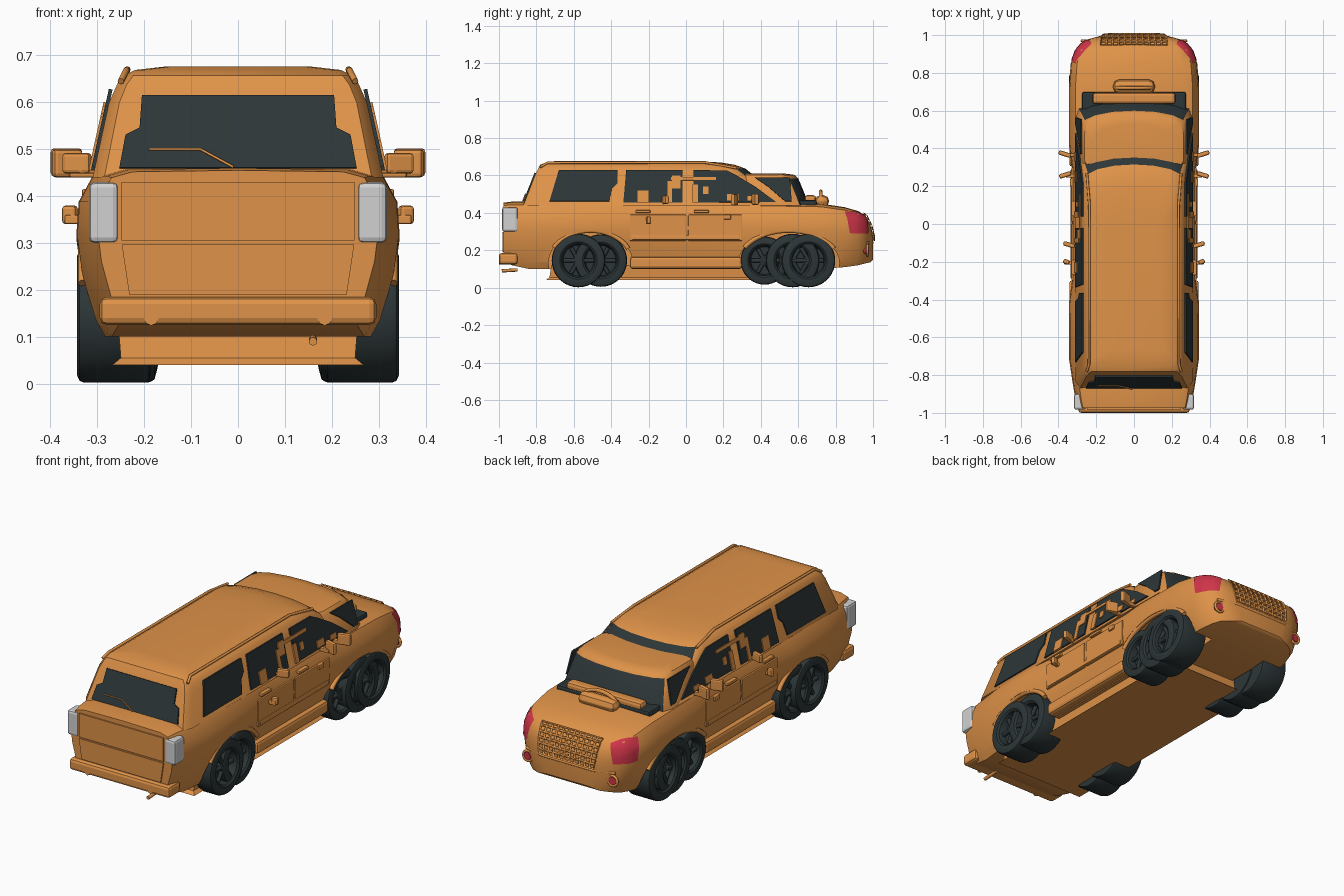
import bpy, bmesh, math
from mathutils import Vector

if "Cube" in bpy.data.objects:
    bpy.data.objects.remove(bpy.data.objects["Cube"])


def material(name, rgb):
    m = bpy.data.materials.new(name)
    m.use_nodes = True
    m.diffuse_color = (*rgb, 1)
    m.node_tree.nodes["Principled BSDF"].inputs["Base Color"].default_value = (*rgb, 1)
    return m


ORANGE = material("orange paint", (0.74, 0.29, 0.065))
DARK = material("dark glass and rubber", (0.026, 0.037, 0.039))
RED = material("red lamp", (0.62, 0.035, 0.065))
GREY = material("pale lamp", (0.64, 0.64, 0.65))


def make(name, verts, faces, mat=ORANGE, smooth=35):
    me = bpy.data.meshes.new(name)
    me.from_pydata(verts, [], faces)
    bm = bmesh.new()
    bm.from_mesh(me)
    bmesh.ops.recalc_face_normals(bm, faces=bm.faces)
    bm.to_mesh(me)
    bm.free()
    ob = bpy.data.objects.new(name, me)
    bpy.context.collection.objects.link(ob)
    me.materials.append(mat)
    if smooth:
        bpy.ops.object.select_all(action='DESELECT')
        ob.select_set(True)
        bpy.context.view_layer.objects.active = ob
        bpy.ops.object.shade_smooth_by_angle(angle=math.radians(smooth))
    return ob


def loft(name, rings, mat=ORANGE, closed=False, smooth=35):
    n, k = len(rings[0]), len(rings)
    faces = [(i * n + j, i * n + (j + 1) % n, (i + 1) % k * n + (j + 1) % n, (i + 1) % k * n + j)
             for i in range(k if closed else k - 1) for j in range(n)]
    if not closed:
        faces += [tuple(range(n)), tuple(range((k - 1) * n, k * n))]
    return make(name, [p for r in rings for p in r], faces, mat, smooth)


def box(name, lo, hi, mat=ORANGE, bevel=0.008, turn=0):
    c = (Vector(lo) + Vector(hi)) / 2
    d = (Vector(hi) - Vector(lo)) / 2
    rings = [[(sx * d.x, sy * d.y, sz * d.z) for sx, sy in ((-1, -1), (1, -1), (1, 1), (-1, 1))]
             for sz in (-1, 1)]
    ob = loft(name, rings, mat, smooth=0)
    ob.location = c
    ob.rotation_euler.z = turn
    m = ob.modifiers.new("bevel", 'BEVEL')
    m.width, m.segments = bevel, 2


def tube(name, pts, r, mat=ORANGE, cyclic=False):
    cu = bpy.data.curves.new(name, 'CURVE')
    cu.dimensions, cu.bevel_depth, cu.bevel_resolution, cu.use_fill_caps = '3D', r, 2, True
    s = cu.splines.new('POLY')
    s.points.add(len(pts) - 1)
    for p, q in zip(s.points, pts):
        p.co = (*q, 1)
    s.use_cyclic_u = cyclic
    cu.materials.append(mat)
    ob = bpy.data.objects.new(name, cu)
    bpy.context.collection.objects.link(ob)


def plate(name, pts, mat):
    ob = make(name, pts, [tuple(range(len(pts)))], mat, 0)
    m = ob.modifiers.new("thickness", 'SOLIDIFY')
    m.thickness, m.offset = .008, 0


def decal(name, corners, target, mat, nx, nz):
    a, b, c, d = map(Vector, corners)
    verts = [a.lerp(b, i / nx).lerp(d.lerp(c, i / nx), j / nz)
             for j in range(nz + 1) for i in range(nx + 1)]
    faces = [(j * (nx + 1) + i, j * (nx + 1) + i + 1, (j + 1) * (nx + 1) + i + 1, (j + 1) * (nx + 1) + i)
             for j in range(nz) for i in range(nx)]
    ob = make(name, verts, faces, mat)
    m = ob.modifiers.new("wrap", 'SHRINKWRAP')
    m.target, m.offset, m.wrap_mode = target, 0.004, 'ABOVE_SURFACE'
    return ob


# Lower body: cross-sections (y, half width, bottom, top) from tailgate to nose
half = [(.75, .99), (.9, .95), (.985, .8), (1, .6), (.97, .38), (.89, .1), (.83, 0)]
rings = []
for y, w, zb, zt in [(-.975, .3, .14, .455), (-.93, .31, .12, .46), (-.84, .325, .1, .46),
                     (-.72, .343, .1, .46), (-.42, .345, .1, .46), (-.3, .328, .1, .46),
                     (.3, .328, .1, .46), (.42, .345, .1, .455), (.72, .345, .1, .45),
                     (.85, .335, .11, .43), (.92, .31, .12, .41), (.96, .275, .13, .385),
                     (.985, .22, .135, .335), (1, .15, .15, .28)]:
    right = [(w * u, y, zb + v * (zt - zb)) for u, v in half]
    rings.append([(0, y, zt)] + right + [(-x, y, z) for x, y, z in reversed(right)])
body = loft("lower_body", rings)

# Wheel arches cut from the body, with flared lips
for cy, ry in [(-.51, .225), (.55, .27)]:
    for s in (-1, 1):
        def arc(x, start, end, count):
            return [(s * x, cy + ry * math.cos(t), .13 + .175 * math.sin(t))
                    for t in (math.pi * (start + (end - start) * i / count) for i in range(count))]
        cutter = loft("arch_cutter", [arc(.17, 0, 2, 40), arc(.5, 0, 2, 40)], smooth=0)
        m = body.modifiers.new("arch", 'BOOLEAN')
        m.operation, m.object, m.solver = 'DIFFERENCE', cutter, 'EXACT'
        bpy.context.view_layer.objects.active = body
        bpy.ops.object.modifier_apply(modifier=m.name)
        bpy.data.objects.remove(cutter)
        tube("arch_lip", arc(.329, .15, .87, 24), .012)


# Cabins: stacked outlines (z, back y, front y, half width) with a bowed front
def cabin(name, levels, glass_low, glass_top):
    rings = []
    for z, y0, y1, w in levels:
        side = [(w * .92, y0, z), (w, y0 + .035, z), (w, y1 - .1, z), (w * .94, y1 - .05, z),
                (w * .75, y1 - .025, z), (w * .4, y1 - .006, z)]
        rings.append(side + [(0, y1, z)] + [(-x, y, z) for x, y, z in reversed(side)])
    ob = loft(name, rings)
    ob.data.materials.append(DARK)
    for f in ob.data.polygons:
        if f.normal.y > .42 and glass_low < f.center.z < glass_top:
            f.material_index = 1


cabin("main_cabin", [(.44, -.87, .6, .31), (.6, -.808, .365, .275), (.638, -.79, .315, .258),
                     (.657, -.78, .26, .243), (.669, -.75, .19, .22), (.677, -.7, .06, .15)], .45, .63)
cabin("forward_cabin", [(.44, .3, .66, .309), (.585, .3, .6, .277), (.603, .3, .58, .262),
                        (.61, .3, .53, .21)], .45, .585)


# Side glass and pillars lie on the leaning cabin side
def side_plates(name, outline, mat, lift=.003):
    for s in (-1, 1):
        plate(name, [(s * (.31 - .22 * (z - .44) + lift), y, z) for y, z in outline], mat)


side_plates("rear_side_window", [(-.73, .462), (-.41, .462), (-.395, .53), (-.365, .56),
                                 (-.365, .628), (-.68, .628)], DARK)
side_plates("middle_side_window", [(-.335, .455), (-.02, .455), (-.02, .628), (-.32, .628)], DARK)
side_plates("front_side_window", [(.04, .455), (.48, .458), (.37, .54), (.27, .6), (.22, .626),
                                  (.04, .628)], DARK)
side_plates("forward_side_window", [(.53, .462), (.565, .462), (.555, .588), (.37, .588),
                                    (.44, .54)], DARK)
# Seat and frame shapes showing in the windows
for y0, y1, z0, z1 in [(-.26, -.2, .455, .52), (-.1, -.075, .455, .57), (-.075, -.03, .53, .6),
                       (.035, .065, .455, .55), (-.08, .16, .575, .592), (.09, .12, .5, .54),
                       (.22, .28, .465, .5), (.33, .38, .465, .49)]:
    side_plates("seat_shape", [(y0, z0), (y1, z0), (y1, z1), (y0, z1)], ORANGE, .008)


# Tailgate glass, wiper and panels
def gate(x, z, lift=.004):
    return (x, -.87 + (z - .44) * .39 - lift, z)


right = [(.253, .46), (.24, .53), (.21, .545), (.205, .614)]
plate("tailgate_window", [gate(x, z) for x, z in right] + [gate(-x, z) for x, z in reversed(right)], DARK)
tube("wiper", [gate(x, z, .012) for x, z in ((-.19, .5), (-.08, .5), (-.01, .462))], .003)
for z0, z1, w0, w1 in [(.305, .43, .248, .248), (.19, .297, .232, .248)]:
    plate("tailgate_panel", [(-w0, -.978, z0), (w0, -.978, z0), (w1, -.978, z1), (-w1, -.978, z1)], ORANGE)
box("rear_bumper", (-.295, -1, .125), (.295, -.9, .185), bevel=.015)
tube("tow_hook", [(.16, -.985, .09), (.16, -.9, .095)], .009)

# Underside tray
loft("under_tray", [[(-w, -.75 + d, z), (w, -.75 + d, z), (w, .6 - d, z), (-w, .6 - d, z)]
                    for z, w, d in ((.04, .268, 0), (.055, .25, .02), (.12, .255, .03))], smooth=0)

# Dark cowl, dash ledge and hood scoop before the forward windshield
box("cowl", (-.275, .56, .43), (.275, .7, .468), DARK, .012)
box("dash_ledge", (-.22, .635, .45), (.22, .695, .495), bevel=.015)
box("hood_scoop", (-.11, .69, .43), (.11, .765, .495), bevel=.03)
tube("scoop_hoop", [(.1 * math.cos(t), .72, .46 + .055 * math.sin(t))
                    for t in (math.pi * i / 16 for i in range(17))], .01)

# Grille mesh across the nose
grille = decal("grille", [(-.18, .955, .41), (.18, .955, .41), (.165, 1.02, .25), (-.165, 1.02, .25)],
               body, ORANGE, 11, 6)
m = grille.modifiers.new("bars", 'WIREFRAME')
m.thickness = .012
tube("chin_bar", [(-.26, .965, .24), (-.15, .995, .24), (.15, .995, .24), (.26, .965, .24)], .008)

# Wheel shape: lathed tyre with a dished disc, then spokes
tyre = [(.015, .295), (.082, .295), (.09, .335), (.1, .343), (.128, .343), (.139, .338), (.143, .328),
        (.143, .2), (.139, .19), (.12, .186), (.015, .19)]


def wheel(s, cy, size, shift):
    def ring(a):
        return [(s * (x - shift), cy + r * size * math.cos(a), .145 + r * size * math.sin(a)) for r, x in tyre]
    loft("wheel", [ring(2 * math.pi * i / 36) for i in range(36)], DARK, closed=True)
    for i in range(6):
        a = math.pi * i / 3
        tip = (cy + .08 * size * math.cos(a), .145 + .08 * size * math.sin(a))
        tube("wheel_spoke", [(s * (.318 - shift), cy, .145), (s * (.312 - shift), *tip)], .011, DARK)
    tube("wheel_hub", [(s * .2, cy, .145), (s * (.325 - shift), cy, .145)], .028, DARK)


# Parts that occur on both sides
for s in (-1, 1):
    for cy, size, shift in [(-.575, 1, 0), (-.455, .98, .012), (.42, .9, .015), (.57, 1, .008), (.655, 1, 0)]:
        wheel(s, cy, size, shift)

    def sided(name, lo, hi, mat=ORANGE, bevel=.008, turn=0):
        xs = sorted((s * lo[0], s * hi[0]))
        box(name, (xs[0], *lo[1:]), (xs[1], *hi[1:]), mat, bevel, s * turn)

    # Door mirrors, upright and low pairs
    for x0, x1, y, z, h in [(.32, .4, .37, .472, .03), (.32, .397, .26, .47, .03),
                            (.3, .375, -.11, .47, .022), (.33, .375, -.2, .36, .02)]:
        turn = .3 if y > 0 else -.3
        sided("mirror", (x0 + .012, y - .012, z - h), (x1, y + .012, z + h), turn=turn * (1 if y > .3 else -1))
        sided("mirror_arm", (.28, y - .015, z - h), (x0 + .04, y + .005, z - h + .02), bevel=.004)
    # Doors, handles, mouldings and sills
    for y0, y1 in [(-.3, .0), (.012, .3)]:
        sided("door_panel", (.315, y0, .25), (.331, y1, .39), bevel=.004)
        sided("door_handle", (.31, y0 + .03, .4), (.333, y0 + .11, .415), bevel=.004)
    sided("door_moulding", (.31, -.29, .255), (.335, .29, .28), bevel=.005)
    sided("sill", (.27, -.3, .1), (.325, .3, .165), bevel=.015)
    sided("side_vent", (.32, .2, .365), (.34, .24, .39), bevel=.004)
    # Lamps
    sided("rear_lamp", (.255, -.983, .3), (.318, -.9, .43), GREY, .012)
    decal("head_lamp", [(s * .225, .955, .39), (s * .315, .85, .41), (s * .34, .88, .29), (s * .25, .97, .29)],
          body, RED, 8, 8)
    tube("fog_lamp", [(s * .245, .93, .2), (s * .25, .976, .2)], .021, RED)
    tube("fog_ring", [(s * .249 + .027 * math.cos(t), .97, .2 + .027 * math.sin(t))
                      for t in (math.pi * i / 8 for i in range(16))], .007, cyclic=True)
    # Roof rail and exhaust
    tube("roof_rail", [(s * .25, -.78, .645), (s * .238, -.74, .668), (s * .236, .1, .67), (s * .25, .27, .64)], .007)
    tube("exhaust", [(s * .185, -.9, .14), (s * .185, -1.0, .14)], .016)
